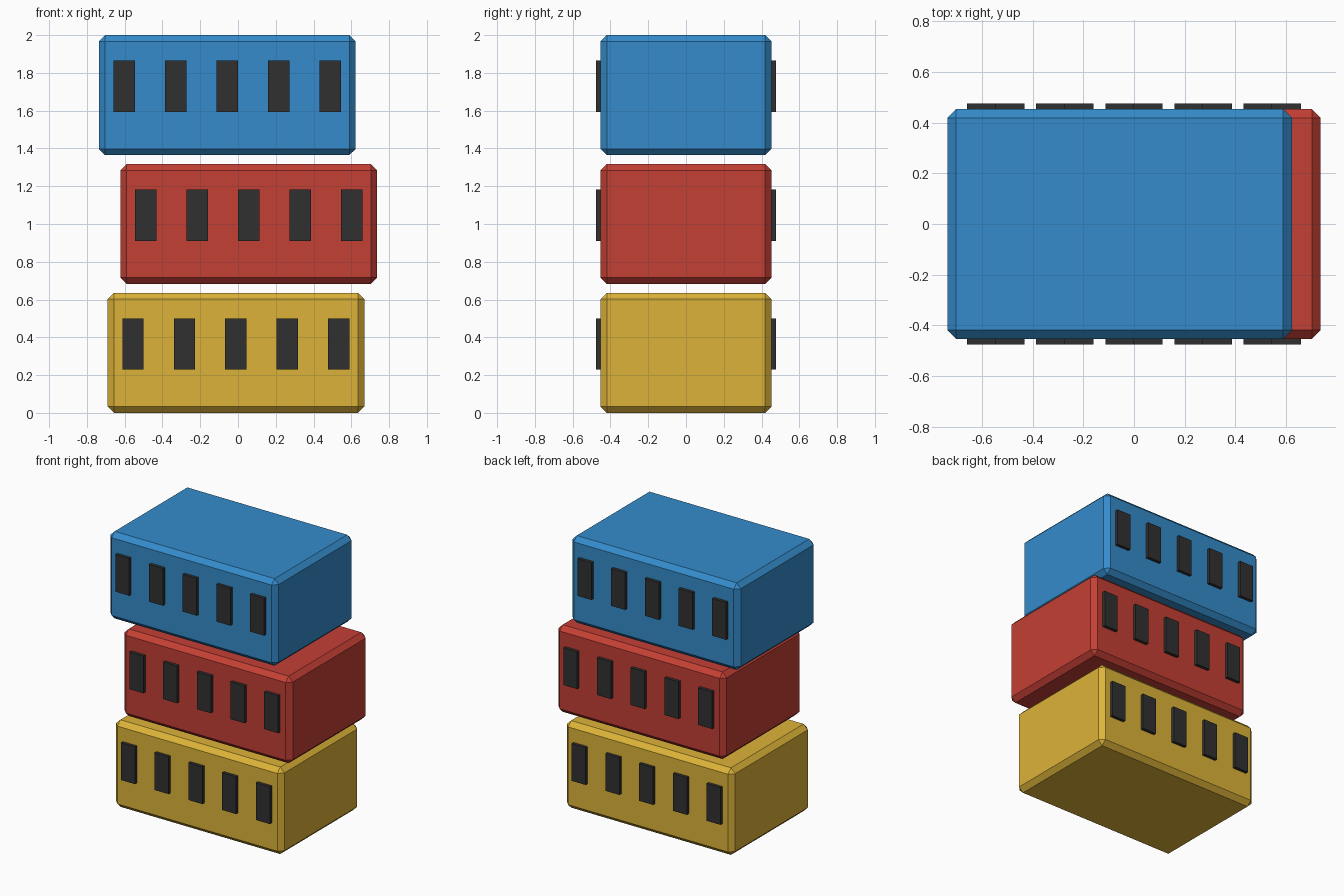
import bpy

if "Cube" in bpy.data.objects:
    bpy.data.objects.remove(bpy.data.objects["Cube"])

W, D, H = 1.36, 0.907, 0.636      # body size
PITCH_Z = 0.682                   # spacing of stacked bodies


def material(name, rgb):
    m = bpy.data.materials.new(name)
    m.diffuse_color = (*rgb, 1)
    m.use_nodes = True
    m.node_tree.nodes["Principled BSDF"].inputs["Base Color"].default_value = m.diffuse_color
    return m


def box(name, centre, size, mat, bevel=0):
    bpy.ops.mesh.primitive_cube_add(size=1, location=centre)
    o = bpy.context.object
    o.name = name
    o.scale = size
    bpy.ops.object.transform_apply(location=False, rotation=False, scale=True)
    o.data.materials.append(mat)
    if bevel:
        b = o.modifiers.new("chamfer", 'BEVEL')
        b.width = bevel
        b.segments = 1
    return o


dark = material("window_dark", (0.03, 0.03, 0.03))
colours = [("yellow", (0.72, 0.45, 0.04), -0.011),
           ("red", (0.55, 0.05, 0.035), 0.057),
           ("blue", (0.035, 0.26, 0.60), -0.057)]

for i, (name, rgb, x) in enumerate(colours):
    z = H / 2 + i * PITCH_Z
    # chamfered container body
    box(name + "_body", (x, 0, z), (W, D, H), material(name, rgb), 0.034)
    # five raised windows on front and back
    for side, y in (("front", -D / 2), ("back", D / 2)):
        for k in range(5):
            box(f"{name}_{side}_window_{k + 1}",
                (x + (k - 2) * 0.2725, y, z + 0.047),
                (0.113, 0.046, 0.272), dark)
